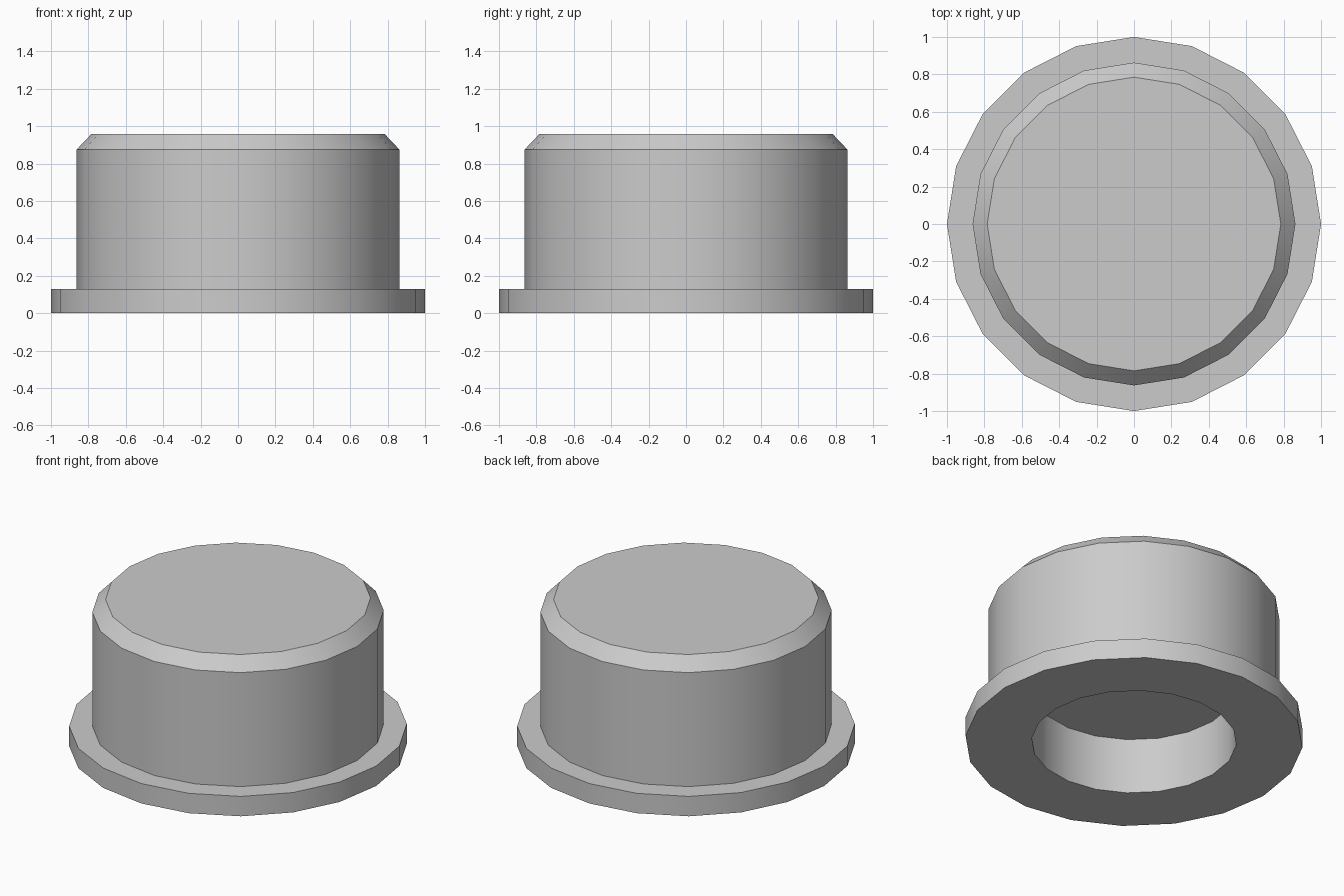
import bpy, bmesh, math

if "Cube" in bpy.data.objects:
    bpy.data.objects.remove(bpy.data.objects["Cube"])

SIDES = 20

# Profile (radius, height): from recess ceiling, down and around to the top
PROFILE = [
    (0.607, 0.364), (0.607, 0.0),      # blind recess underneath
    (1.0, 0.0), (1.0, 0.13),           # flange
    (0.863, 0.13), (0.863, 0.875),     # main body
    (0.785, 0.957),                    # chamfer to the flat top
]

grey = bpy.data.materials.new("light grey")
grey.diffuse_color = (0.6, 0.6, 0.6, 1)
grey.use_nodes = True
grey.node_tree.nodes["Principled BSDF"].inputs["Base Color"].default_value = grey.diffuse_color

# Turned cap: rings joined by quads, closed at both ends
bm = bmesh.new()
rings = []
for r, z in PROFILE:
    rings.append([bm.verts.new((r * math.cos(2 * math.pi * i / SIDES),
                                r * math.sin(2 * math.pi * i / SIDES), z))
                  for i in range(SIDES)])
for a, b in zip(rings, rings[1:]):
    for i in range(SIDES):
        j = (i + 1) % SIDES
        bm.faces.new((a[i], a[j], b[j], b[i]))
bm.faces.new(rings[0][::-1])
bm.faces.new(rings[-1])
bmesh.ops.recalc_face_normals(bm, faces=bm.faces[:])

mesh = bpy.data.meshes.new("flanged_cap")
bm.to_mesh(mesh)
bm.free()
mesh.materials.append(grey)
cap = bpy.data.objects.new("flanged_cap", mesh)
bpy.context.collection.objects.link(cap)

# Smooth round the sides, crisp at the rims
bpy.context.view_layer.objects.active = cap
cap.select_set(True)
bpy.ops.object.shade_smooth_by_angle(angle=math.radians(30))
